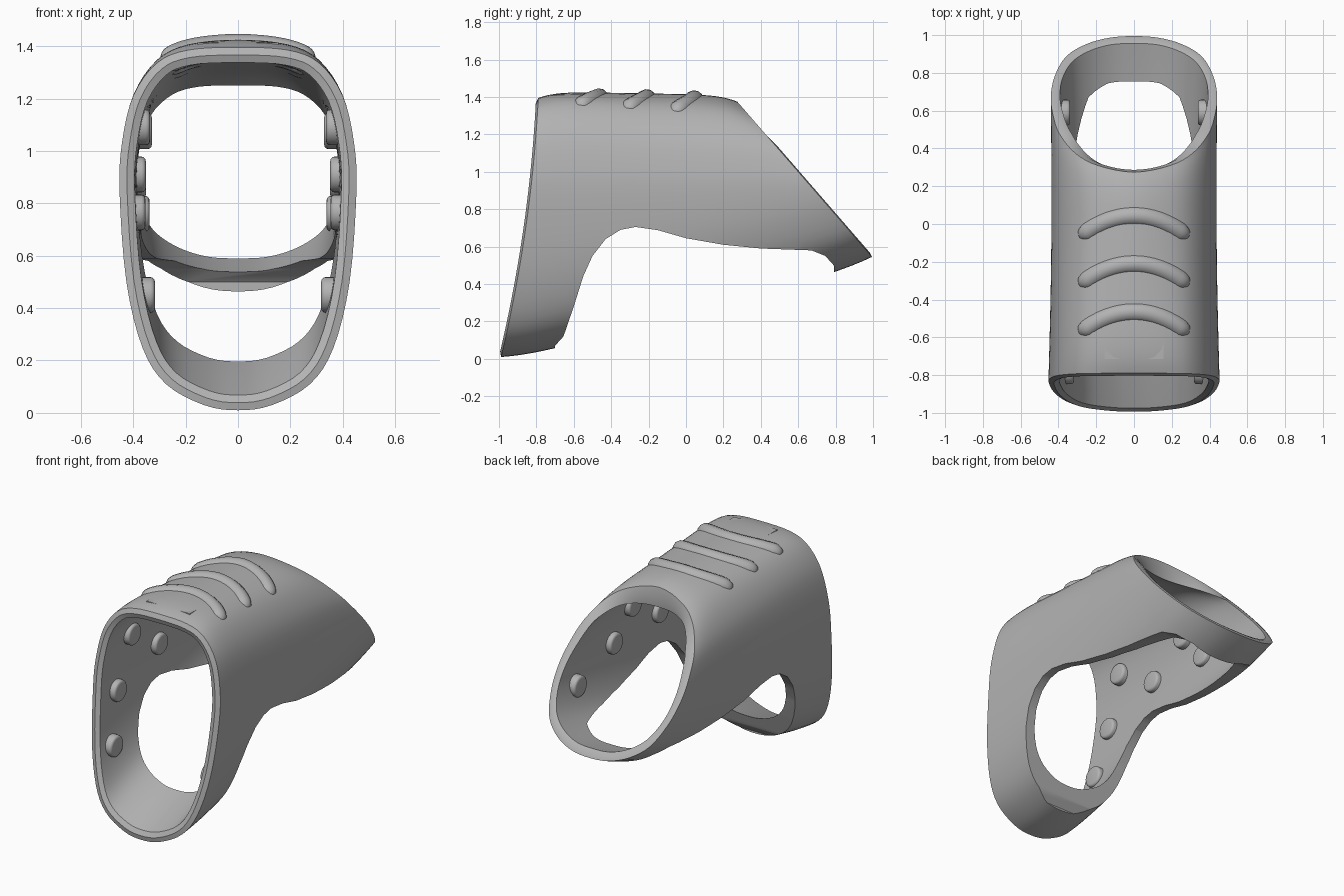
import bpy, bmesh, math
from mathutils import Vector
from mathutils.bvhtree import BVHTree

if "Cube" in bpy.data.objects:
    bpy.data.objects.remove(bpy.data.objects["Cube"])

grey = bpy.data.materials.new("plain_grey")
grey.use_nodes = True
grey.diffuse_color = (0.45, 0.45, 0.45, 1)
grey.node_tree.nodes["Principled BSDF"].inputs["Base Color"].default_value = (0.45, 0.45, 0.45, 1)


def add_object(name, bm):
    bmesh.ops.recalc_face_normals(bm, faces=bm.faces)
    mesh = bpy.data.meshes.new(name)
    bm.to_mesh(mesh)
    bm.free()
    mesh.materials.append(grey)
    ob = bpy.data.objects.new(name, mesh)
    bpy.context.collection.objects.link(ob)
    return ob


def activate(ob):
    bpy.ops.object.select_all(action='DESELECT')
    ob.select_set(True)
    bpy.context.view_layer.objects.active = ob


def smooth(ob, degrees=35):
    activate(ob)
    bpy.ops.object.shade_smooth_by_angle(angle=math.radians(degrees))


def spline(points, steps=4):
    """Smooth curve through the points, ends treated as mirrored in x."""
    p = [Vector(q) for q in points]
    p = [Vector((-p[1].x, p[1].y))] + p + [Vector((-p[-2].x, p[-2].y))]
    out = []
    for i in range(1, len(p) - 2):
        a, b, c, d = p[i - 1:i + 3]
        for k in range(steps):
            u = k / steps
            out.append(0.5 * (2 * b + (c - a) * u + (2 * a - 5 * b + 4 * c - d) * u ** 2
                              + (3 * b - a - 3 * c + d) * u ** 3))
    return out + [p[-2]]


# Half outlines (x, z) of the two openings, from top to bottom
front_half = spline([(0, 1.395), (.19, 1.385), (.31, 1.335), (.4, 1.21), (.443, 1.03), (.452, .84),
                     (.426, .5), (.365, .25), (.275, .11), (.13, .03), (0, .01)])
rear_half = spline([(0, 1.375), (.19, 1.335), (.31, 1.26), (.395, 1.14), (.43, 1.02), (.44, .91),
                    (.42, .79), (.36, .67), (.255, .595), (.13, .555), (0, .545)])
rear_inner_half = spline([(0, 1.25), (.15, 1.245), (.25, 1.215), (.33, 1.14), (.375, 1.02), (.392, .91),
                          (.378, .8), (.325, .7), (.235, .635), (.12, .597), (0, .59)])
LAST = len(front_half) - 1


def front_y(z):
    d = 1.39 - z
    return -.79 - .05 * d - .068 * d * d


def rear_y(z):
    return .27 + (1.38 - z) * .868


def inward(half, thickness):
    out = []
    for k, p in enumerate(half):
        a = half[k - 1] if k else Vector((-half[1].x, half[1].y))
        b = half[k + 1] if k < LAST else Vector((-half[-2].x, half[-2].y))
        t = (b - a).normalized()
        out.append(p - Vector((-t.y, t.x)) * thickness)
    return out


def lip(p):
    return .1 * max(0, 1 - (p.x / .33) ** 2) if p.y > .9 else 0


outer_front = [Vector((p.x, front_y(p.y), p.y)) for p in front_half]
outer_rear = [Vector((p.x, rear_y(p.y), p.y)) for p in rear_half]
inner_front = [Vector((p.x, front_y(p.y), p.y)) for p in inward(front_half, .058)]
inner_rear = [Vector((p.x, rear_y(p.y) - lip(p), p.y)) for p in rear_inner_half]


def bulge(t):
    return 1 - (2 * t - 1) ** 6


def section(front, rear, t, floor_lift):
    ring = []
    for k in range(LAST + 1):
        c = math.cos(math.pi * k / LAST)
        p = front[k].lerp(rear[k], t)
        p.z += .035 * max(0, c) * bulge(t) + floor_lift * max(0, -c)
        p.x *= 1 - .02 * math.sin(math.pi * t)
        ring.append(p)
    return ring


def outer_section(t):
    return section(outer_front, outer_rear, t, -.035 * bulge(t))


def inner_section(t):
    return section(inner_front, inner_rear, t, .08 * math.sin(math.pi * t) * (1 - t))


def rim(outer, inner, push):
    return [(a + b) / 2 + Vector((0, push, 0)) for a, b in zip(outer, inner)]


# Sleeve shell: outer wall, rear rim, inner wall, front rim
N = 36
rings = [outer_section(i / N) for i in range(N + 1)]
rings.append(rim(outer_rear, inner_rear, .008))
rings += [inner_section(1 - i / N) for i in range(N + 1)]
rings.append(rim(outer_front, inner_front, -.012))
bm = bmesh.new()
loops = []
for half in rings:
    full = half + [Vector((-p.x, p.y, p.z)) for p in half[-2:0:-1]]
    loops.append([bm.verts.new(p) for p in full])
for i, a in enumerate(loops):
    b = loops[(i + 1) % len(loops)]
    for j in range(len(a)):
        m = (j + 1) % len(a)
        bm.faces.new((a[j], a[m], b[m], b[j]))
bmesh.ops.recalc_face_normals(bm, faces=bm.faces)
surface = BVHTree.FromBMesh(bm)
sleeve = add_object("sleeve_shell", bm)

# Arched opening underneath
arch = [(-.7, -.3), (-.7, .07), (-.655, .12), (-.6, .28), (-.55, .44), (-.5, .55), (-.43, .64), (-.35, .69),
        (-.27, .705), (-.15, .688), (0, .645), (.2, .61), (.4, .59), (.67, .58), (.745, .55),
        (.79, .5), (.8, -.3)]
bm = bmesh.new()
face = bm.faces.new([bm.verts.new((-1, y, z)) for y, z in arch])
ext = bmesh.ops.extrude_face_region(bm, geom=[face])
bmesh.ops.translate(bm, vec=(2, 0, 0), verts=[v for v in ext["geom"] if isinstance(v, bmesh.types.BMVert)])
cutter = add_object("arch_cutter", bm)
cutter.hide_render = True
mod = sleeve.modifiers.new("arch", 'BOOLEAN')
mod.operation = 'DIFFERENCE'
mod.solver = 'EXACT'
mod.object = cutter
activate(sleeve)
bpy.ops.object.modifier_apply(modifier=mod.name)
bpy.data.objects.remove(cutter)
smooth(sleeve)

# Three curved grip ridges on top
for n, y0 in enumerate((-.465, -.21, .045)):
    curve = bpy.data.curves.new("grip_ridge", 'CURVE')
    curve.dimensions = '3D'
    curve.bevel_depth = .052
    curve.bevel_resolution = 4
    line = curve.splines.new('POLY')
    line.points.add(40)
    for i, pt in enumerate(line.points):
        x = .3 * math.sin((i / 20 - 1) * math.pi / 2)
        y = y0 - .1 * (x / .28) ** 2
        hit, normal = surface.ray_cast(Vector((x, y, 3)), Vector((0, 0, -1)))[:2]
        pt.co = (*(hit - normal * .029), 1)
        over = max(0, abs(x) - .25) / .052
        pt.radius = math.sqrt(max(.01, 1 - over * over))
    curve.materials.append(grey)
    bpy.context.collection.objects.link(bpy.data.objects.new("grip_ridge_%d" % (n + 1), curve))

# Flat panel on top near the front
bm = bmesh.new()
bmesh.ops.create_cube(bm, size=1)
for v in bm.verts:
    v.co = Vector((v.co.x * .31, v.co.y * .14 - .645, v.co.z * .02 + 1.403))
add_object("top_panel", bm)

# Round pads on the inner side walls (y, z)
pads = [(-.57, 1.09), (-.27, .91), (-.69, .765), (-.78, .45), (.59, .76), (.2, .885), (.04, 1.075)]
for side, word in ((1, "left"), (-1, "right")):
    for n, (y, z) in enumerate(pads):
        hit = surface.ray_cast(Vector((0, y, z)), Vector((side, 0, 0)))[0]
        bm = bmesh.new()
        bmesh.ops.create_cone(bm, cap_ends=True, segments=28, radius1=.068, radius2=.068, depth=.06)
        top = [e for e in bm.edges if all(v.co.z > 0 for v in e.verts)]
        bmesh.ops.bevel(bm, geom=top, offset=.016, segments=3, affect='EDGES', profile=.5)
        for v in bm.verts:
            v.co = hit + Vector((-side * (v.co.z + .004), v.co.y, v.co.x))
        smooth(add_object("%s_pad_%d" % (word, n + 1), bm))
